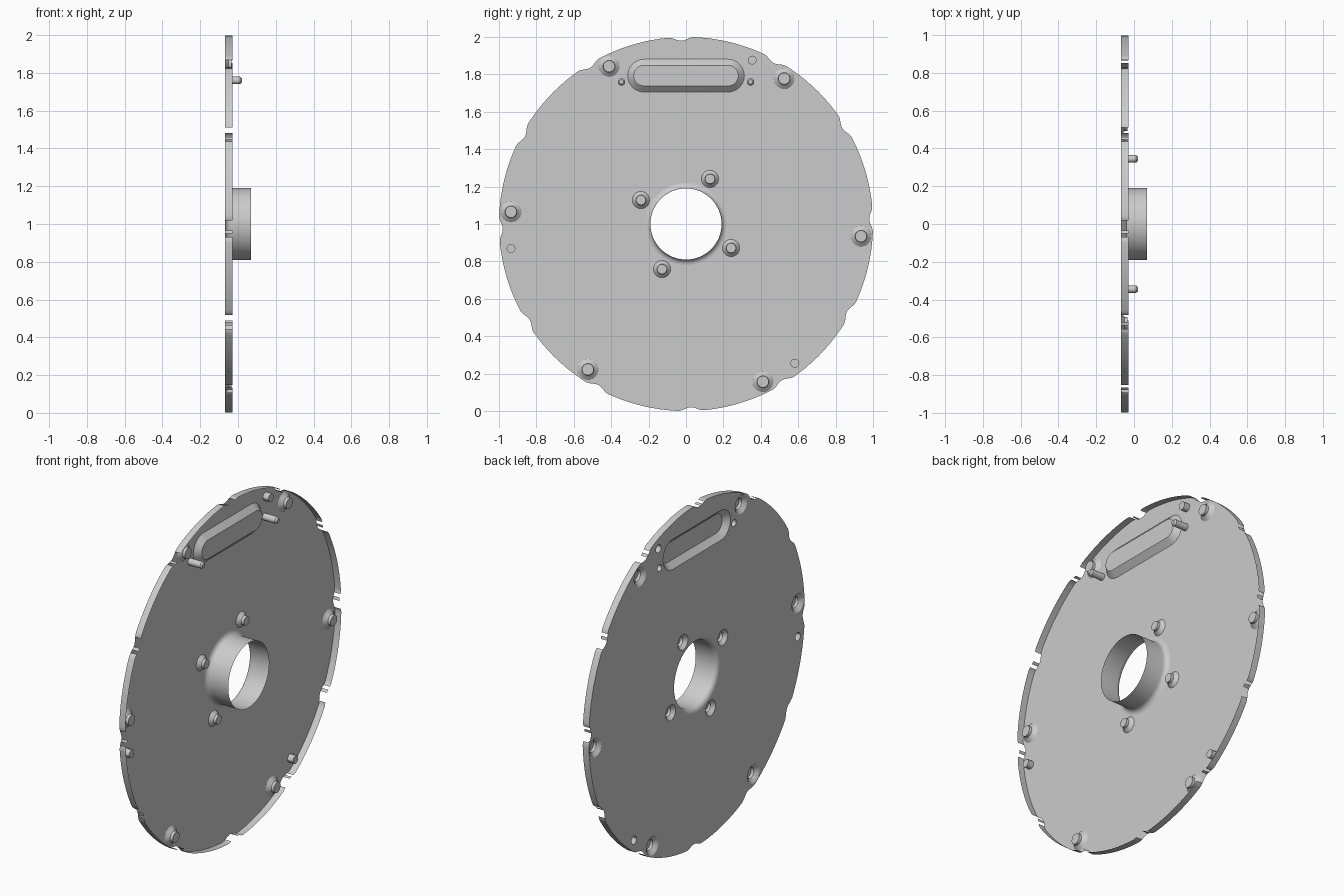
import bpy, bmesh, math
from math import sin, cos, pi, radians

cube = bpy.data.objects.get("Cube")
if cube:
    bpy.data.objects.remove(cube)

BACK, RIM, FRONT = -0.07, -0.03, 0.07   # x of sheet, rim edge and collar mouth
CZ = 1.0                                # height of the disc centre

metal = bpy.data.materials.new("grey metal")
metal.use_nodes = True
GREY = (0.6, 0.6, 0.6, 1)
metal.diffuse_color = GREY
metal.node_tree.nodes["Principled BSDF"].inputs["Base Color"].default_value = GREY


def finish(bm, name):
    bmesh.ops.recalc_face_normals(bm, faces=bm.faces[:])
    me = bpy.data.meshes.new(name)
    bm.to_mesh(me)
    bm.free()
    me.materials.append(metal)
    ob = bpy.data.objects.new(name, me)
    bpy.context.collection.objects.link(ob)
    bpy.ops.object.select_all(action='DESELECT')
    ob.select_set(True)
    bpy.context.view_layer.objects.active = ob
    bpy.ops.object.shade_smooth_by_angle(angle=radians(30))
    return ob


def circle(y, z, r, n=24):
    return [(y + r * cos(2 * pi * i / n), z + r * sin(2 * pi * i / n)) for i in range(n)]


def stadium(half_len, r, z, n=12):
    c = half_len - r
    right = [(c + r * cos(a), z + r * sin(a)) for a in (-pi / 2 + pi * i / n for i in range(n + 1))]
    return right + [(-y, 2 * z - h) for y, h in right]


def polar(r, deg):
    return r * cos(radians(deg)), CZ + r * sin(radians(deg))


def ring(bm, pts, x):
    return [bm.verts.new((x, y, z)) for y, z in pts]


def loft(name, sections, cap=True):
    """Skin (outline, x) sections in order and optionally close the last."""
    bm = bmesh.new()
    rings = [ring(bm, pts, x) for pts, x in sections]
    for a, b in zip(rings, rings[1:]):
        for i in range(len(a)):
            j = (i + 1) % len(a)
            bm.faces.new((a[i], a[j], b[j], b[i]))
    if cap:
        bm.faces.new(rings[-1])
    return finish(bm, name)


holes = []   # outlines where pressed parts leave the sheet


def pressed(name, y, z, profile, n=24):
    """Round pressing from a (radius, x) profile."""
    sections = [(circle(y, z, r, n), x) for r, x in profile]
    holes.append(sections[0][0])
    loft(name, sections)


# Outer rivet bosses
for k in range(6):
    y, z = polar(0.938, 60 * k - 4)
    pressed(f"outer_boss_{k + 1}", y, z,
            [(0.056, BACK), (0.05, -0.066), (0.032, -0.05), (0.031, -0.034)])

# Hub bosses
for k in range(4):
    y, z = polar(0.273, 90 * k + 62)
    pressed(f"hub_boss_{k + 1}", y, z,
            [(0.046, BACK), (0.042, -0.066), (0.027, -0.05), (0.026, -0.034)])

# Small locating studs
for k in range(3):
    y, z = polar(0.945, 120 * k + 68)
    pressed(f"stud_{k + 1}", y, z, [(0.024, BACK), (0.024, -0.034)], 12)

# Long pins beside the slot
for side, s in (("front", -1), ("back", 1)):
    pressed(f"{side}_pin", s * 0.345, 1.76,
            [(0.02, BACK), (0.02, 0.01), (0.012, 0.02)], 16)

# Raised slot-shaped panel
slot = [(stadium(0.312, 0.088, 1.793), BACK), (stadium(0.305, 0.081, 1.793), -0.064),
        (stadium(0.285, 0.06, 1.793), -0.042), (stadium(0.28, 0.055, 1.793), -0.038)]
holes.append(slot[0][0])
loft("slot_panel", slot)

# Central collar with a filleted root
R, F = 0.19, 0.03
collar = [(circle(0, CZ, R + F - F * sin(a), 64), BACK + F - F * cos(a))
          for a in (pi / 2 * i / 6 for i in range(7))]
holes.append(collar[0][0])
loft("collar", collar + [(circle(0, CZ, R, 64), FRONT)], cap=False)

# Disc outline with twelve shallow notches
STEP = 0.5


def notch_offset(deg):
    return (deg - 1.5 + 15) % 30 - 15


def rim_radius(deg):
    d = abs(notch_offset(deg))
    return 1 - (0.01 * (1 + cos(pi * d / 4)) if d < 4 else 0)


angles = [i * STEP for i in range(int(360 / STEP))]
outline = [polar(rim_radius(a), a) for a in angles]

# Flat sheet with its openings
bm = bmesh.new()
for loop in [outline] + holes:
    vs = ring(bm, loop, BACK)
    for i in range(len(vs)):
        bm.edges.new((vs[i - 1], vs[i]))
bmesh.ops.triangle_fill(bm, use_beauty=True, use_dissolve=False,
                        edges=bm.edges[:], normal=(1, 0, 0))
finish(bm, "disc_sheet")

# Turned-up rim, interrupted at each notch apart from a thin tab
bm = bmesh.new()
low, high = ring(bm, outline, BACK), ring(bm, outline, RIM)
for i, a in enumerate(angles):
    d = notch_offset(a + STEP / 2)
    if abs(d) > 2.5 or 0.5 < d < 1.5:
        j = (i + 1) % len(angles)
        bm.faces.new((low[i], low[j], high[j], high[i]))
bmesh.ops.delete(bm, geom=[v for v in bm.verts if not v.link_faces], context='VERTS')
finish(bm, "rim_flange")
